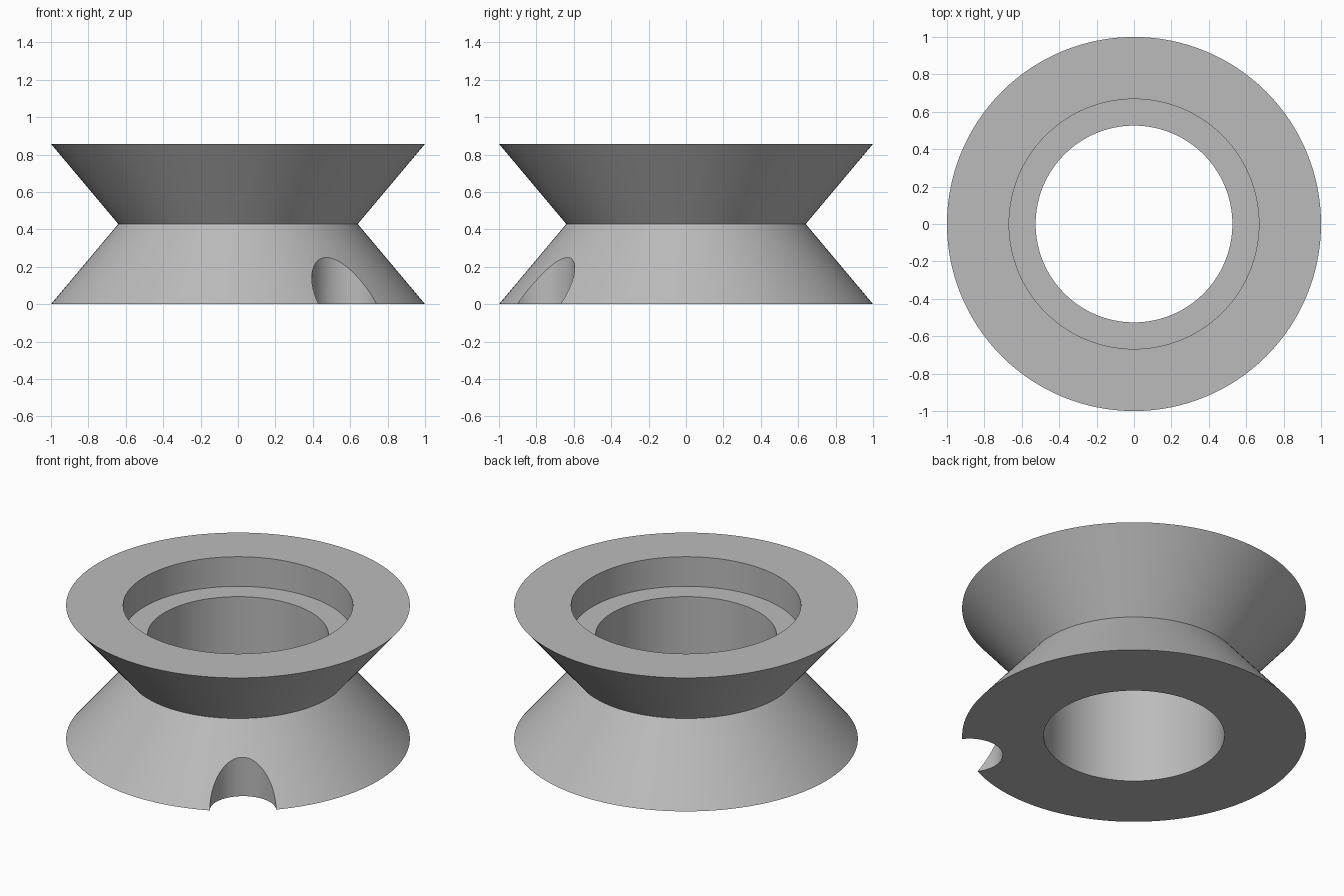
import bpy
import bmesh
import math

cube = bpy.data.objects.get("Cube")
if cube:
    bpy.data.objects.remove(cube, do_unlink=True)

SEGMENTS = 128
HEIGHT = 0.857
WAIST = HEIGHT / 2

# Single grey material
grey = bpy.data.materials.new("grey")
grey.use_nodes = True
colour = (0.5, 0.5, 0.5, 1)
grey.diffuse_color = colour
grey.node_tree.nodes["Principled BSDF"].inputs["Base Color"].default_value = colour


def lathe(name, profile):
    """Revolve a closed (radius, height) profile around z."""
    bm = bmesh.new()
    rings = []
    for i in range(SEGMENTS):
        a = math.tau * i / SEGMENTS
        rings.append([bm.verts.new((r * math.cos(a), r * math.sin(a), z))
                      for r, z in profile])
    for i, ring in enumerate(rings):
        following = rings[(i + 1) % SEGMENTS]
        for j in range(len(profile)):
            k = (j + 1) % len(profile)
            bm.faces.new((ring[j], following[j], following[k], ring[k]))
    bmesh.ops.recalc_face_normals(bm, faces=bm.faces)
    mesh = bpy.data.meshes.new(name)
    bm.to_mesh(mesh)
    bm.free()
    mesh.materials.append(grey)
    obj = bpy.data.objects.new(name, mesh)
    bpy.context.collection.objects.link(obj)
    return obj


# Waisted ring with a through bore and a stepped recess on top
ring = lathe("grooved_ring", [
    (0.526, 0), (1, 0), (0.64, WAIST), (1, HEIGHT),
    (0.668, HEIGHT), (0.668, 0.667), (0.526, 0.667)])

# Round notch cut upward through the lower rim, at the front left
angle = math.radians(-53.3)
reach = 0.983
bpy.ops.mesh.primitive_cylinder_add(
    vertices=64, radius=0.193, depth=0.6,
    location=(reach * math.cos(angle), reach * math.sin(angle), WAIST - 0.3))
cutter = bpy.context.object
cutter.name = "notch_cutter"
cutter.hide_render = True
cutter.data.materials.append(grey)

bpy.ops.object.select_all(action="DESELECT")
ring.select_set(True)
bpy.context.view_layer.objects.active = ring
cut = ring.modifiers.new("notch", "BOOLEAN")
cut.operation = "DIFFERENCE"
cut.solver = "EXACT"
cut.object = cutter
bpy.ops.object.modifier_apply(modifier=cut.name)
bpy.data.objects.remove(cutter, do_unlink=True)

# Smooth round walls, crisp rims
bpy.ops.object.shade_smooth_by_angle(angle=math.radians(30))
